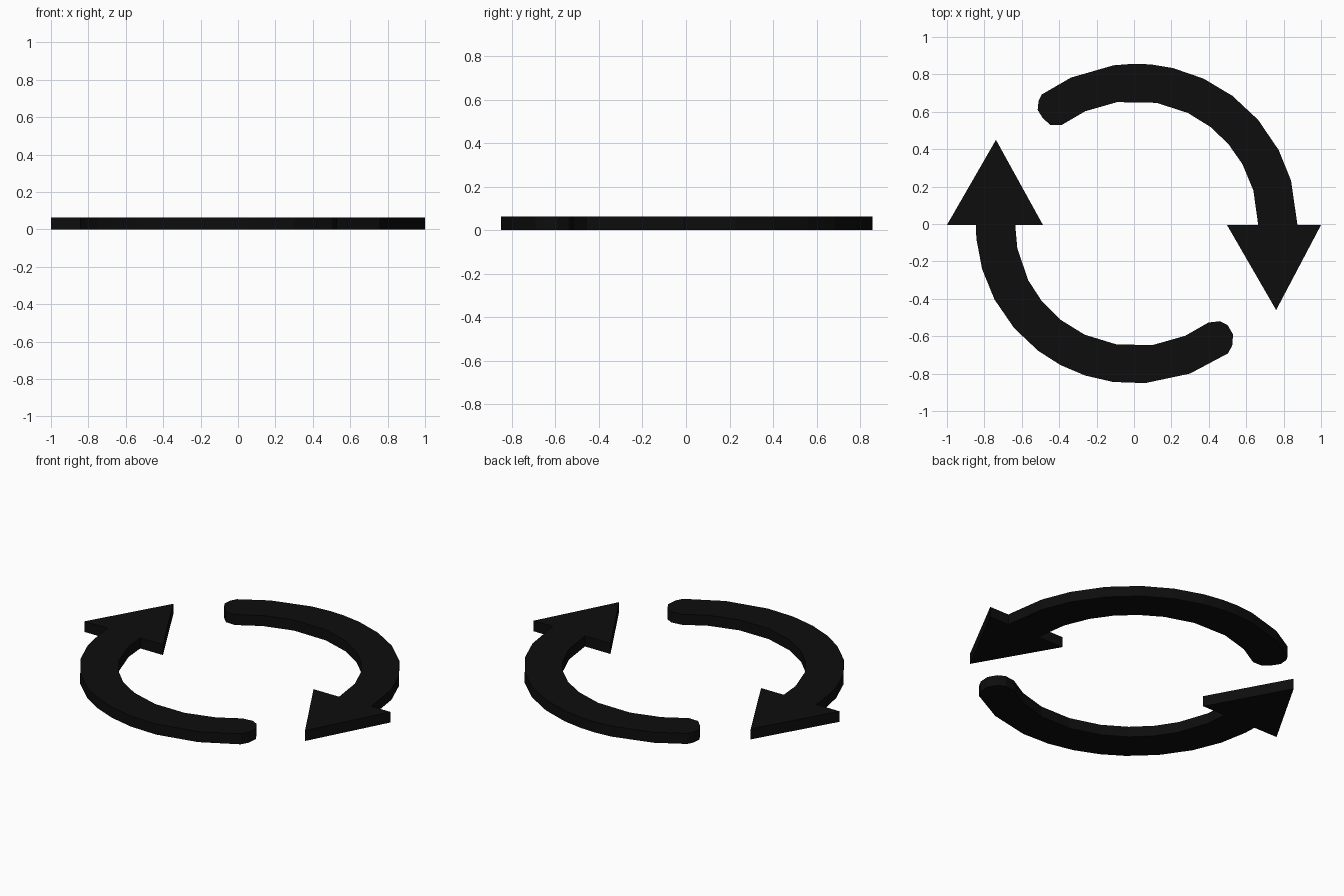
import bpy, bmesh
from math import radians, cos, sin
from mathutils import Vector

if "Cube" in bpy.data.objects:
    bpy.data.objects.remove(bpy.data.objects["Cube"])

HEIGHT = 0.062
BASE_Y = -0.005

black = bpy.data.materials.new("black")
black.diffuse_color = (0.004, 0.004, 0.004, 1)
black.use_nodes = True
black.node_tree.nodes["Principled BSDF"].inputs["Base Color"].default_value = black.diffuse_color


def polar(r, a):
    return Vector((r * cos(radians(a)), r * sin(radians(a))))


def arc(angles, r0, r1):
    # arc whose radius drifts slightly from r0 to r1
    return [polar(r0 + (r1 - r0) * a / angles[-1], a) for a in angles]


def curved_arrow(name, outer, inner, cap, head, base_y, flip):
    # outline: outer arc, rounded tail, inner arc back, then the arrow head
    tail = [polar(r, a) for r, a in cap]
    pts = arc(*outer) + tail + arc(*inner)[::-1]
    pts[0].y = pts[-1].y = base_y
    pts += [Vector(p) for p in head]
    s = -1 if flip else 1
    bm = bmesh.new()
    face = bm.faces.new([bm.verts.new((s * p.x, s * p.y, 0)) for p in pts])
    top = bmesh.ops.extrude_face_region(bm, geom=[face])["geom"]
    bmesh.ops.translate(bm, vec=(0, 0, HEIGHT),
                        verts=[g for g in top if isinstance(g, bmesh.types.BMVert)])
    bmesh.ops.recalc_face_normals(bm, faces=bm.faces)
    # triangulate so the concave caps fill cleanly
    bmesh.ops.triangulate(bm, faces=[f for f in bm.faces if len(f.verts) > 4])
    mesh = bpy.data.meshes.new(name)
    bm.to_mesh(mesh)
    bm.free()
    mesh.materials.append(black)
    obj = bpy.data.objects.new(name, mesh)
    bpy.context.collection.objects.link(obj)


# arrow sweeping over the back, pointing to the front
curved_arrow(
    "right_arrow",
    ([0, 15.5, 27, 40, 52.5, 64.5, 76, 84, 90, 97.3, 113.3, 125.4], 0.874, 0.85),
    ([0, 15.7, 28.9, 40.2, 51.8, 64.2, 79.5, 97.9, 113.4, 126.4], 0.664, 0.656),
    [(0.834, 127.7), (0.798, 130.2), (0.752, 130.7), (0.695, 130.3)],
    [(0.497, BASE_Y), (0.76, -0.46), (1.0, BASE_Y)], BASE_Y, False)

# arrow sweeping round the front, pointing to the back (drawn turned half round)
curved_arrow(
    "left_arrow",
    ([0, 5.4, 16.5, 28.4, 41, 53, 62.5, 72.2, 82.5, 94, 110.5, 126], 0.846, 0.855),
    ([0, 11.8, 28, 40, 52.5, 66, 82, 99, 114.6, 127], 0.635, 0.66),
    [(0.836, 128.9), (0.793, 131.9), (0.736, 132.8), (0.694, 131.5)],
    [(0.487, -BASE_Y), (0.738, -0.45), (1.0, -BASE_Y)], -BASE_Y, True)
